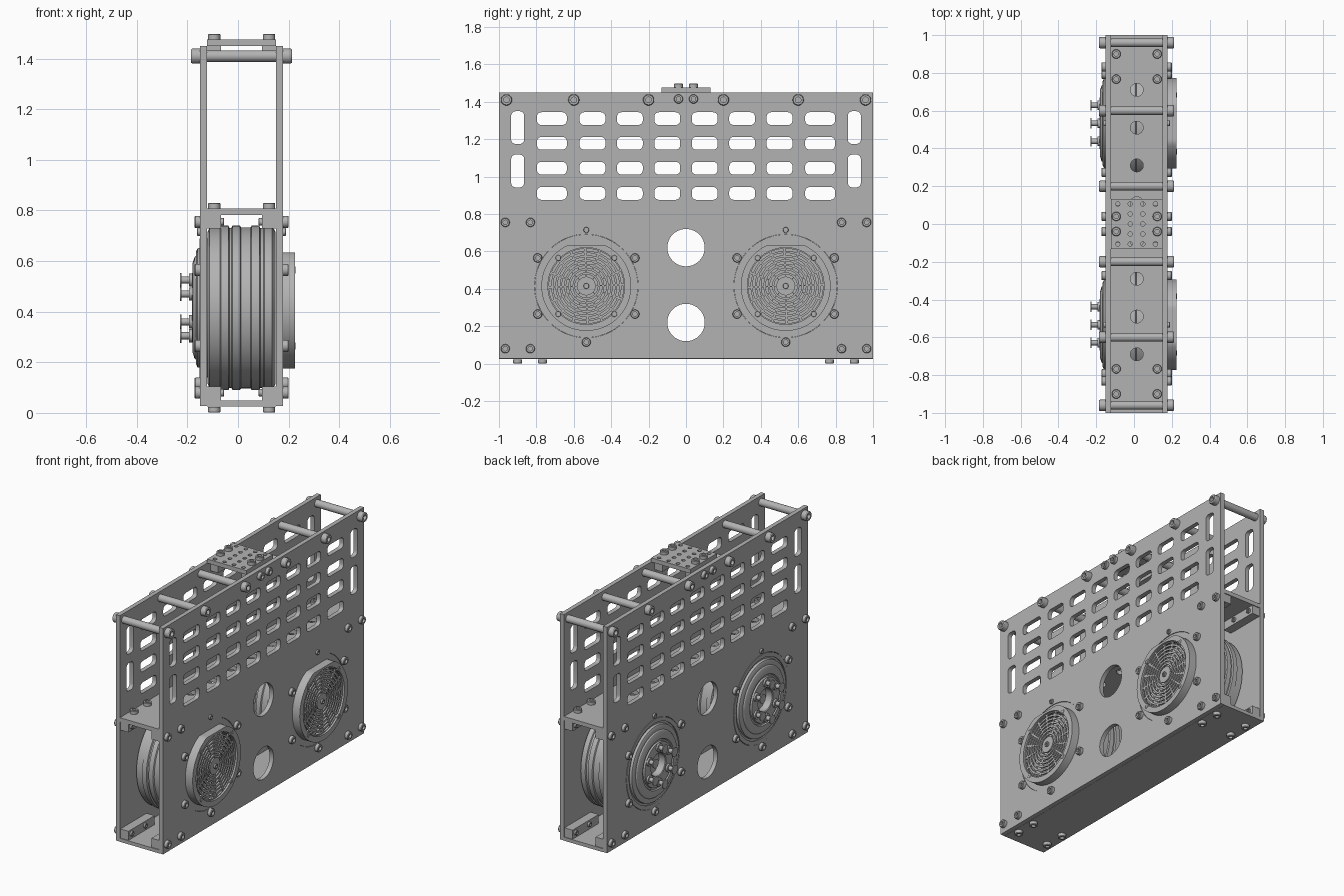
import bpy, bmesh
from math import sin, cos, pi, tau, radians
from mathutils import Matrix

if "Cube" in bpy.data.objects:
    bpy.data.objects.remove(bpy.data.objects["Cube"])

grey = bpy.data.materials.new("plain grey metal")
grey.use_nodes = True
GREY = (0.45, 0.45, 0.45, 1)
grey.diffuse_color = GREY
grey.node_tree.nodes["Principled BSDF"].inputs["Base Color"].default_value = GREY

# Plate planes: local z runs along +x, local x along y, local y along z
SIDE = Matrix(((0, 0, 1, 0), (1, 0, 0, 0), (0, 1, 0, 0), (0, 0, 0, 1)))
SIDE_BACK = Matrix.Rotation(pi, 4, 'Z') @ SIDE
FLAT = Matrix()
DOWN = Matrix.Rotation(pi, 4, 'X')

L_OUT, L_IN, R_IN, R_OUT = -0.15, -0.123, 0.15, 0.178
MID = 0.0135
FAN_Y, FAN_Z = 0.533, 0.415
parts = []


def place(name, mesh, turn, pos):
    ob = bpy.data.objects.new(name, mesh)
    bpy.context.collection.objects.link(ob)
    ob.matrix_world = Matrix.Translation(pos) @ turn
    if not mesh.materials:
        mesh.materials.append(grey)
    parts.append(ob)
    return ob


def to_mesh(bm, name):
    mesh = bpy.data.meshes.new(name)
    bm.to_mesh(mesh)
    bm.free()
    return mesh


def circle(u, v, r, n=24):
    return [(u + r * cos(tau * i / n), v + r * sin(tau * i / n)) for i in range(n)]


def rounded(u, v, w, h, r):
    pts = []
    for q, (sx, sy) in enumerate(((1, 1), (-1, 1), (-1, -1), (1, -1))):
        for i in range(6):
            a = (q + i / 5) * pi / 2
            pts.append((u + sx * (w / 2 - r) + r * cos(a), v + sy * (h / 2 - r) + r * sin(a)))
    return pts


def rect(u0, u1, v0, v1):
    return [(u0, v0), (u1, v0), (u1, v1), (u0, v1)]


def plate(name, loops, thick, turn, pos):
    """Flat sheet: first loop is the outline, the others are holes."""
    cu = bpy.data.curves.new(name, 'CURVE')
    cu.dimensions, cu.fill_mode, cu.extrude = '2D', 'BOTH', thick / 2
    for loop in loops:
        sp = cu.splines.new('POLY')
        sp.points.add(len(loop) - 1)
        for p, (u, v) in zip(sp.points, loop):
            p.co = (u, v, 0, 1)
        sp.use_cyclic_u = True
    tmp = bpy.data.objects.new(name, cu)
    bpy.context.collection.objects.link(tmp)
    dg = bpy.context.evaluated_depsgraph_get()
    mesh = bpy.data.meshes.new_from_object(tmp.evaluated_get(dg))
    bpy.data.objects.remove(tmp)
    mesh.materials.clear()
    return place(name, mesh, turn, pos)


def lathe(name, profile, n=32):
    """Mesh turned about local z from (radius, height) points."""
    bm = bmesh.new()
    vs = [bm.verts.new((r, 0, h)) for r, h in profile]
    es = [bm.edges.new(e) for e in zip(vs, vs[1:])]
    bmesh.ops.spin(bm, geom=vs + es, axis=(0, 0, 1), cent=(0, 0, 0), angle=tau, steps=n)
    bmesh.ops.remove_doubles(bm, verts=bm.verts, dist=0.0001)
    bmesh.ops.recalc_face_normals(bm, faces=bm.faces)
    return to_mesh(bm, name)


def box(name, x0, x1, y0, y1, z0, z1):
    bm = bmesh.new()
    bmesh.ops.create_cube(bm, size=1)
    bmesh.ops.scale(bm, vec=(x1 - x0, y1 - y0, z1 - z0), verts=bm.verts)
    place(name, to_mesh(bm, name), FLAT, ((x0 + x1) / 2, (y0 + y1) / 2, (z0 + z1) / 2))


def screw_mesh(name, r, h):
    return lathe(name, [(0, 0), (r, 0), (r, h * .85), (r * .88, h), (r * .5, h), (r * .5, h * .4), (0, h * .4)], 20)


big_screw = screw_mesh("large_screw", 0.03, 0.035)
mid_screw = screw_mesh("screw", 0.024, 0.022)
small_screw = screw_mesh("small_screw", 0.015, 0.012)


def both_sides(name, mesh, y, z):
    place(name, mesh, SIDE, (R_OUT, y, z))
    place(name, mesh, SIDE_BACK, (L_OUT, y, z))


# Slotted side plates
holes = [circle(0, z, 0.1, 40) for z in (0.22, 0.62)]
for z in (0.91, 1.045, 1.178, 1.31):
    for y in (0.1, 0.3, 0.5, 0.717):
        w = 0.16 if y > 0.6 else 0.138
        holes += [rounded(s * y, z, w, 0.068, 0.024) for s in (-1, 1)]
for z in (1.03, 1.262):
    holes += [rounded(s * 0.9, z, 0.07, 0.175, 0.024) for s in (-1, 1)]
fan_holes = [circle(s * FAN_Y, FAN_Z, 0.277, 64) for s in (-1, 1)]
outline = rect(-1, 1, 0.027, 1.45)
for name, x in (("right_side_plate", (L_OUT + L_IN) / 2), ("left_side_plate", (R_IN + R_OUT) / 2)):
    plate(name, [outline] + holes + fan_holes, 0.0275, SIDE, (x, 0, 0))

# Floor and middle shelf
bolt_x, bolt_y = (-0.094, 0.123), (-0.9, -0.767, 0.767, 0.9)
plate("floor_plate", [rect(L_IN, R_IN, -1, 1)], 0.022, FLAT, (0, 0, 0.037))
vents = [circle(0.015, -0.69 + 0.2 * i, 0.034) for i in range(8)]
plate("middle_shelf", [rect(L_IN, R_IN, -1, 1)] + vents, 0.026, FLAT, (0, 0, 0.795))

# Corner mounting blocks and their screws
for s in (-1, 1):
    y0, y1 = sorted((s * 0.735, s * 0.995))
    for z0, z1 in ((0.048, 0.105), (0.728, 0.782)):
        box("mounting_block", L_IN, L_IN + 0.056, y0, y1, z0, z1)
        box("mounting_block", R_IN - 0.056, R_IN, y0, y1, z0, z1)
    for y in (0.832, 0.966):
        for z in (0.08, 0.755):
            both_sides("block_screw", mid_screw, s * y, z)
            place("screw_tip", small_screw, SIDE, (L_IN + 0.056, s * y, z))
            place("screw_tip", small_screw, SIDE_BACK, (R_IN - 0.056, s * y, z))
for x in bolt_x:
    for y in bolt_y:
        place("shelf_screw", mid_screw, FLAT, (x, y, 0.808))
        place("floor_screw", mid_screw, DOWN, (x, y, 0.023))

# Spacer rods across the top
rod = lathe("spacer_rod", [(0, 0), (0.023, 0), (0.023, R_IN - L_IN), (0, R_IN - L_IN)])
for y in (-0.96, -0.6, -0.2, 0.2, 0.6, 0.96):
    place("spacer_rod", rod, SIDE, (L_IN, y, 1.41))
    both_sides("spacer_screw", big_screw, y, 1.41)

# Perforated top bracket
dots = [circle(MID + dx, 0.053 * k, 0.012, 12) for k in range(-2, 3) for dx in (-0.033, 0.033)]
dots += [circle(MID + dx, dy, 0.012, 12) for dx in (-0.1, 0.1) for dy in (-0.106, 0.106)]
plate("top_bracket", [rect(L_IN, R_IN, -0.132, 0.132)] + dots, 0.026, FLAT, (0, 0, 1.463))
for x0 in (L_IN, R_IN - 0.055):
    box("bracket_block", x0, x0 + 0.055, -0.1, 0.1, 1.39, 1.45)
for y in (-0.04, 0.04):
    both_sides("bracket_side_screw", mid_screw, y, 1.415)
    for x in bolt_x:
        place("bracket_screw", mid_screw, FLAT, (x, y, 1.476))

# Ribbed drum, turned about x, with a stepped hub on one face
drum_profile = [(0, -0.12), (0.3, -0.12), (0.318, -0.112), (0.318, -0.072), (0.325, -0.068),
                (0.325, -0.038), (0.316, -0.034), (0.316, -0.026), (0.325, -0.022), (0.325, 0.008),
                (0.318, 0.012), (0.318, 0.05), (0.325, 0.054), (0.325, 0.084), (0.316, 0.088),
                (0.316, 0.1), (0.322, 0.104), (0.322, 0.135), (0.3, 0.149), (0, 0.149)]
drum = lathe("ribbed_drum", drum_profile, 72)
hub_profile = [(0, 0.12), (0.275, 0.12), (0.275, 0.152), (0.25, 0.152), (0.25, 0.145), (0.238, 0.145),
               (0.235, 0.16), (0.222, 0.166), (0.205, 0.166), (0.2, 0.172), (0.175, 0.18), (0.155, 0.18),
               (0.15, 0.172), (0.14, 0.172), (0.137, 0.182), (0.075, 0.182), (0.07, 0.178),
               (0.07, 0.135), (0, 0.135)]
hub = lathe("stepped_hub", hub_profile, 64)
stud = lathe("hub_stud", [(0, 0), (0.026, 0), (0.026, 0.012), (0.014, 0.012), (0.014, 0.043),
                          (0.028, 0.043), (0.028, 0.049), (0, 0.049)], 20)
collar = lathe("fan_collar", [(0.2, 0), (0.276, 0), (0.276, 0.024), (0.2, 0.024), (0.2, 0)], 64)


def grille_mesh(rings=7, n=96):
    """Polar grid with slots removed between spokes, then thickened."""
    radii = [0.012, 0.03, 0.04] + [0.05 + 0.0115 * i for i in range(rings * 2)]
    bm = bmesh.new()
    grid = [[bm.verts.new((*p, 0)) for p in circle(0, 0, r, n)] for r in radii + [0.215]]
    bm.faces.new(grid[0])
    for i in range(len(grid) - 1):
        for k in range(n):
            spokes = 6 if i > 6 else 12
            if i > 1 and i % 2 and k % spokes:
                continue
            j = (k + 1) % n
            bm.faces.new((grid[i][k], grid[i + 1][k], grid[i + 1][j], grid[i][j]))
    bmesh.ops.recalc_face_normals(bm, faces=bm.faces)
    bmesh.ops.solidify(bm, geom=bm.faces[:], thickness=0.01)
    bmesh.ops.recalc_face_normals(bm, faces=bm.faces)
    return to_mesh(bm, "fan_grille")


grille = grille_mesh()
rim = [(u, min(v, 0.218)) for u, v in circle(0, 0, 0.24, 96)]
for y in (-FAN_Y, FAN_Y):
    place("ribbed_drum", drum, SIDE, (0, y, FAN_Z))
    place("stepped_hub", hub, SIDE_BACK, (0, y, FAN_Z))
    place("fan_collar", collar, SIDE, (R_IN, y, FAN_Z))
    plate("fan_rim", [rim, circle(0, 0, 0.205, 72)], 0.075, SIDE, (0.1875, y, FAN_Z))
    place("fan_grille", grille, SIDE, (0.213, y, FAN_Z))
    place("grille_cap", small_screw, SIDE, (0.212, y, FAN_Z))
    for k in range(6):
        a = radians(30 + 60 * k)
        both_sides("fan_screw", small_screw if k == 1 else mid_screw, y + 0.3 * cos(a), FAN_Z + 0.3 * sin(a))
        place("hub_stud", stud, SIDE_BACK, (-0.181, y + 0.11 * cos(a), FAN_Z + 0.11 * sin(a)))
    for k in range(4):
        a = radians(45 + 90 * k)
        place("grille_screw", small_screw, SIDE, (0.215, y + 0.212 * cos(a), FAN_Z + 0.212 * sin(a)))

# Smooth round parts, keep edges sharp
bpy.ops.object.select_all(action='DESELECT')
for ob in parts:
    ob.select_set(True)
bpy.context.view_layer.objects.active = parts[0]
bpy.ops.object.shade_smooth_by_angle(angle=radians(30))
